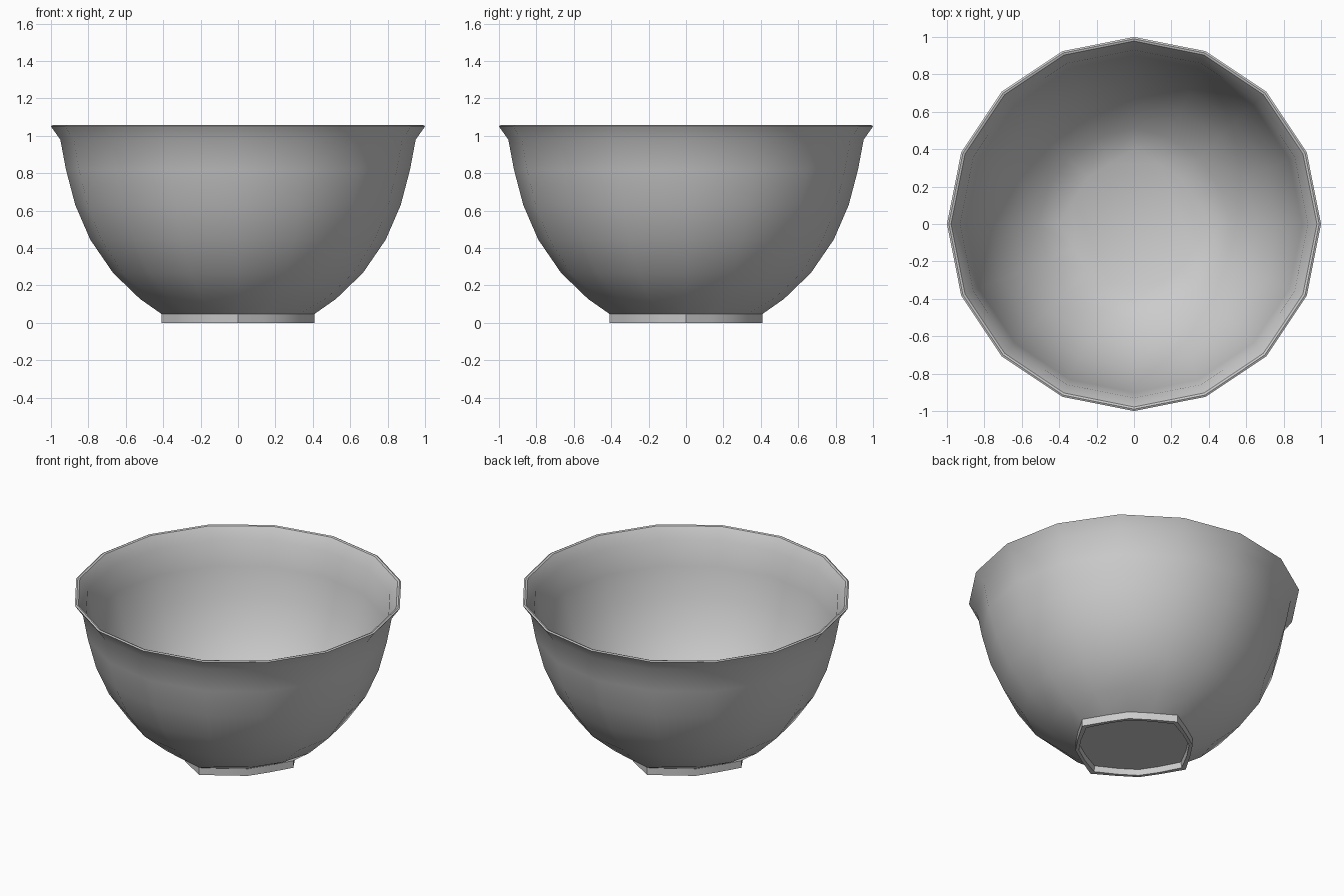
import bpy, bmesh
from math import sin, cos, pi

if "Cube" in bpy.data.objects:
    bpy.data.objects.remove(bpy.data.objects["Cube"])

SIDES = 16


def lathe(name, profile, cap_start=False, cap_end=False):
    """Spin (axis radius, z, off-axis factor) rings; factor < 1 squares the ring toward a diamond."""
    bm = bmesh.new()
    rings = []
    for r, z, f in profile:
        ring = []
        for k in range(SIDES):
            rad = r if k % 4 == 0 else r * f
            a = 2 * pi * k / SIDES
            ring.append(bm.verts.new((rad * cos(a), rad * sin(a), z)))
        rings.append(ring)
    for lo, hi in zip(rings, rings[1:]):
        for k in range(SIDES):
            n = (k + 1) % SIDES
            bm.faces.new((lo[k], lo[n], hi[n], hi[k]))
    if cap_start:
        bm.faces.new(rings[0][::-1])
    if cap_end:
        bm.faces.new(rings[-1])
    me = bpy.data.meshes.new(name)
    bm.to_mesh(me)
    bm.free()
    ob = bpy.data.objects.new(name, me)
    bpy.context.collection.objects.link(ob)
    bpy.ops.object.select_all(action='DESELECT')
    ob.select_set(True)
    bpy.context.view_layer.objects.active = ob
    bpy.ops.object.shade_smooth_by_angle(angle=0.6)
    return ob


# Bowl shell: outer wall, flared rim, thin inner wall and floor
outer = [(0.408, 0.047, 0.87), (0.524, 0.128, 0.97), (0.668, 0.267, 1),
         (0.79, 0.445, 1), (0.87, 0.63, 1), (0.92, 0.82, 1), (0.95, 0.98, 1)]
rim = [(0.995, 1.043, 1), (1.0, 1.052, 1), (0.99, 1.057, 1), (0.978, 1.053, 1)]
inner = [(0.93, 0.98, 1), (0.90, 0.82, 1), (0.85, 0.638, 1), (0.772, 0.455, 1),
         (0.653, 0.282, 1), (0.514, 0.147, 0.97), (0.40, 0.07, 0.87)]
lathe("bowl_body", outer + rim + inner, cap_end=True)

# Foot: low faceted ring with a shallow recess underneath
lathe("foot_ring", [(0.37, 0.038, 0.89), (0.375, 0.0, 0.89),
                    (0.408, 0.0, 0.87), (0.408, 0.047, 0.87)], cap_start=True)
